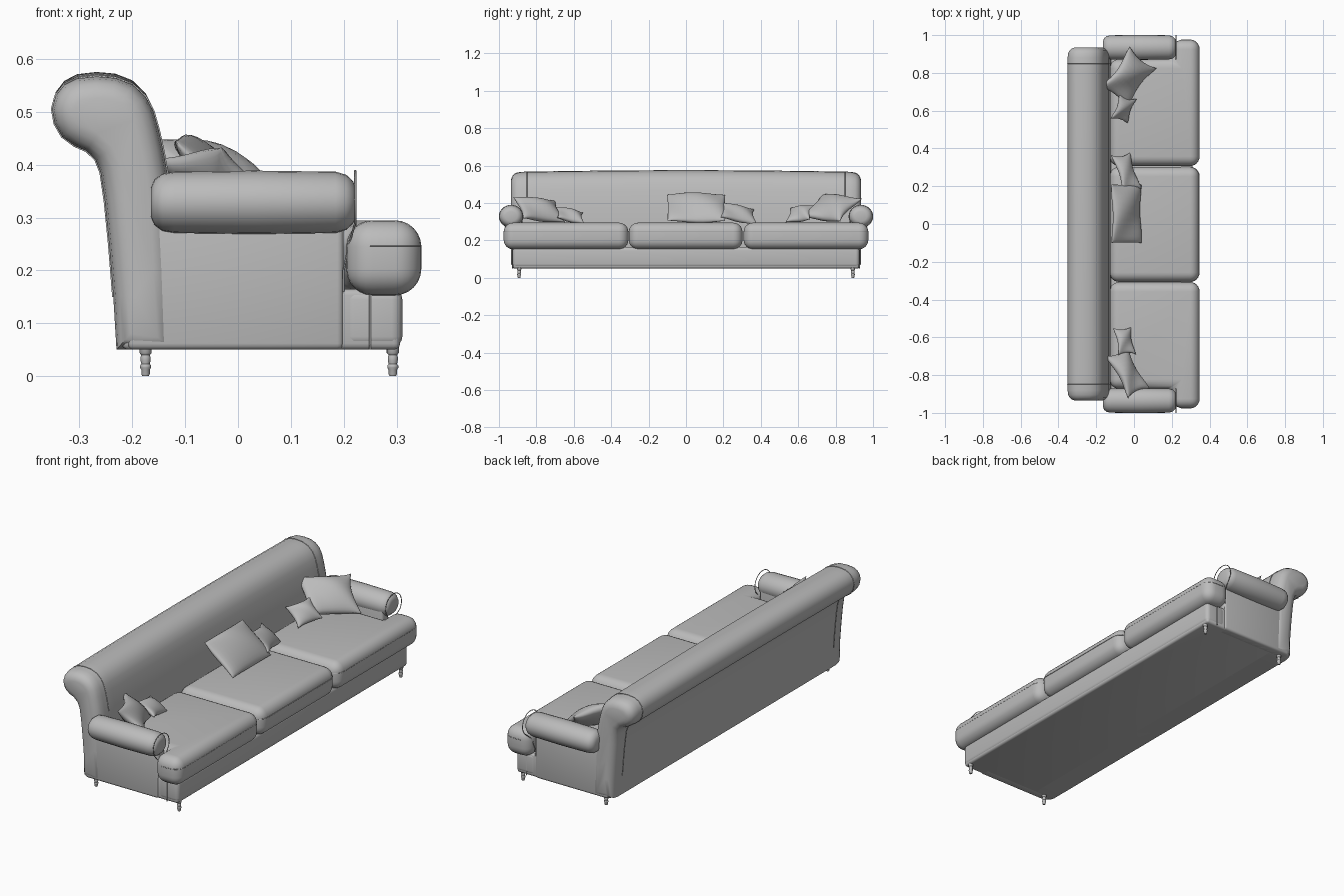
import bpy, bmesh, math
from mathutils import Matrix, Vector

if "Cube" in bpy.data.objects:
    bpy.data.objects.remove(bpy.data.objects["Cube"])

fabric = bpy.data.materials.new("grey fabric")
fabric.diffuse_color = (0.5, 0.5, 0.5, 1)
fabric.use_nodes = True
fabric.node_tree.nodes["Principled BSDF"].inputs["Base Color"].default_value = fabric.diffuse_color


def finish(name, bm, angle=50):
    bmesh.ops.recalc_face_normals(bm, faces=bm.faces[:])
    me = bpy.data.meshes.new(name)
    bm.to_mesh(me)
    bm.free()
    me.materials.append(fabric)
    ob = bpy.data.objects.new(name, me)
    bpy.context.collection.objects.link(ob)
    bpy.ops.object.select_all(action='DESELECT')
    ob.select_set(True)
    bpy.context.view_layer.objects.active = ob
    bpy.ops.object.shade_smooth_by_angle(angle=math.radians(angle))
    return ob


def inset(pts, d):
    """Move a closed 2D outline inwards by d."""
    n = len(pts)
    area = sum(pts[i][0] * pts[(i + 1) % n][1] - pts[(i + 1) % n][0] * pts[i][1] for i in range(n))
    s = 1 if area > 0 else -1
    out = []
    for i, p in enumerate(pts):
        a, b = Vector(pts[i - 1]), Vector(pts[(i + 1) % n])
        t = (b - a).normalized()
        out.append((p[0] - t.y * d * s, p[1] + t.x * d * s))
    return out


def loft(name, outline, stations, place):
    """Sweep an outline through (position, inset) stations, capped at both ends."""
    bm = bmesh.new()
    rings = [[bm.verts.new(place(p, q)) for q in inset(outline, d)] for p, d in stations]
    n = len(outline)
    for r0, r1 in zip(rings, rings[1:]):
        for i in range(n):
            bm.faces.new((r0[i], r0[(i + 1) % n], r1[(i + 1) % n], r1[i]))
    bm.faces.new(rings[0])
    bm.faces.new(rings[-1])
    return finish(name, bm)


def soft_prism(name, outline, z0, z1, radius, segments=6):
    """Extruded plan outline with every edge rounded."""
    bm = bmesh.new()
    face = bm.faces.new([bm.verts.new((x, y, z0)) for x, y in outline])
    ext = bmesh.ops.extrude_face_region(bm, geom=[face])
    bmesh.ops.translate(bm, vec=(0, 0, z1 - z0),
                        verts=[v for v in ext['geom'] if isinstance(v, bmesh.types.BMVert)])
    bmesh.ops.recalc_face_normals(bm, faces=bm.faces[:])
    bmesh.ops.bevel(bm, geom=bm.edges[:], offset=radius, segments=segments,
                    profile=0.5, affect='EDGES', clamp_overlap=True)
    return finish(name, bm)


def piping(name, pts, r=0.002):
    cu = bpy.data.curves.new(name, 'CURVE')
    cu.dimensions = '3D'
    cu.bevel_depth = r
    cu.bevel_resolution = 1
    sp = cu.splines.new('POLY')
    sp.points.add(len(pts) - 1)
    for p, q in zip(sp.points, pts):
        p.co = (*q, 1)
    cu.materials.append(fabric)
    ob = bpy.data.objects.new(name, cu)
    bpy.context.collection.objects.link(ob)


# Scrolled back, slightly crowned in the middle
back = [(-.23, .05), (-.236, .15), (-.244, .25), (-.252, .33), (-.26, .385), (-.27, .41),
        (-.287, .426), (-.31, .436), (-.333, .453), (-.347, .477), (-.352, .505),
        (-.345, .53), (-.329, .55), (-.305, .562), (-.268, .566), (-.232, .563),
        (-.2, .551), (-.175, .528), (-.16, .5), (-.15, .465), (-.141, .425),
        (-.133, .38), (-.125, .3), (-.12, .2), (-.12, .05)]


def back_place(y, q):
    lift = 0.01 * (1 - (y / .935) ** 2) * max(0, (q[1] - .4) / .17)
    return (q[0], y, q[1] + lift)


end = [(.935, .04), (.93, .025), (.92, .012), (.905, .004), (.88, 0)]
loft("back", back, [(-y, d) for y, d in end] + [(i * .2, 0) for i in range(-4, 5)]
     + end[::-1], back_place)
for s in (-1, 1):
    piping("back_piping", [back_place(s * .85, q) for q in inset(back[:-2], -.0005)[1:-1]])

# Base frame with a rounded front rail
soft_prism("base", [(-.22, -.925), (.307, -.925), (.307, .925), (-.22, .925)], .05, .165, .012, 3)
soft_prism("front_rail", [(.2, -.927), (.311, -.927), (.311, .927), (.2, .927)], .055, .165, .02, 4)

for s in (-1, 1):
    # Side panel under the arm
    soft_prism("side_panel", [(-.21, s * .875), (.2, s * .875), (.2, s * .93), (-.21, s * .93)],
               .05, .33, .012, 3)
    # Padded arm roll
    ring = [(.935 + .064 * math.cos(a), .329 + .058 * math.sin(a))
            for a in (math.tau * i / 24 for i in range(24))]
    loft("arm", ring, [(-.165, .032), (-.158, .015), (-.143, .004), (-.12, 0), (.03, -.002),
                       (.185, 0), (.205, .006), (.218, .018), (.222, .032)],
         lambda x, q: (x, s * q[0], q[1]))
    # Piping around the arm front and down the rail
    arc = [(.222, s * (.935 - .064 * math.cos(a)), .329 + .06 * math.sin(a))
           for a in (math.radians(t) for t in range(-50, 221, 15))]
    piping("arm_piping", arc + [(.21, s * .94, .25), (.2, s * .93, .2), (.2, s * .927, .16)])
    piping("rail_piping", [(.25, s * .928, .05), (.25, s * .928, .16)])

# Seat cushions: a plain middle one and two that wrap round the arms
soft_prism("middle_cushion", [(-.13, -.306), (.345, -.306), (.345, .302), (-.13, .302)],
           .153, .295, .05)
for s in (-1, 1):
    soft_prism("side_cushion", [(-.13, s * .308), (.347, s * .308), (.347, s * .975),
                                (.205, s * .975), (.205, s * .872), (-.13, s * .872)],
               .153, .295, .05)


def cushion_piping(y0, y1):
    right = [(.346 - .05 * (1 - math.cos(a)), y1 - .05 * (1 - math.sin(a)))
             for a in (math.radians(t) for t in range(0, 91, 15))] + [(.25, y1)]
    left = [(x, y0 + y1 - y) for x, y in right][::-1]
    piping("cushion_piping", [(x, y, .247) for x, y in left + right], .0015)


cushion_piping(-.306, .302)
cushion_piping(.308, .975)
cushion_piping(-.975, -.308)


# Turned legs
def leg(x, y):
    prof = [(.006, 0), (.008, .004), (.008, .012), (.0105, .016), (.0105, .02), (.008, .023),
            (.0095, .03), (.0095, .036), (.008, .04), (.0115, .044), (.0115, .056)]
    bm = bmesh.new()
    rings = [[bm.verts.new((x + r * math.cos(math.tau * i / 16), y + r * math.sin(math.tau * i / 16), z))
              for i in range(16)] for r, z in prof]
    for a, b in zip(rings, rings[1:]):
        for i in range(16):
            bm.faces.new((a[i], a[(i + 1) % 16], b[(i + 1) % 16], b[i]))
    bm.faces.new(rings[0])
    bm.faces.new(rings[-1])
    finish("leg", bm)


for x in (-.175, .293):
    for y in (-.892, .892):
        leg(x, y)


# Loose pillows: puffed squares with pinched corners
def pillow(name, centre, width, height, thick, lean, yaw, roll, pinch=.16):
    m = (Matrix.Translation(centre) @ Matrix.Rotation(math.radians(yaw), 4, 'Z')
         @ Matrix.Rotation(math.radians(-lean), 4, 'Y') @ Matrix.Rotation(math.radians(roll), 4, 'X'))
    bm = bmesh.new()
    n = 14
    for side in (-1, 1):
        g = []
        for i in range(n + 1):
            row = []
            for j in range(n + 1):
                u, v = (math.sin(math.pi / 2 * (2 * k / n - 1)) for k in (i, j))
                puff = ((1 - u * u) * (1 - v * v)) ** .45
                sag = .12 * thick * math.sin(3 * u + 2 * v)
                p = Vector((side * thick / 2 * puff + sag,
                            width / 2 * u * (1 - pinch * (1 - v * v)),
                            height / 2 * v * (1 - pinch * (1 - u * u))))
                row.append(bm.verts.new(m @ p))
            g.append(row)
        for i in range(n):
            for j in range(n):
                bm.faces.new((g[i][j], g[i + 1][j], g[i + 1][j + 1], g[i][j + 1]))
    bmesh.ops.remove_doubles(bm, verts=bm.verts[:], dist=.0005)
    finish(name, bm, 80)


pillow("large_right_pillow", (-.03, .775, .375), .27, .22, .075, 52, -30, -8)
pillow("small_right_pillow", (-.055, .61, .343), .14, .12, .05, 45, -28, 10)
pillow("middle_pillow", (-.04, .055, .375), .31, .21, .065, 45, 0, 0, .02)
pillow("small_middle_pillow", (-.04, .275, .345), .21, .13, .05, 45, 28, -15)
pillow("large_left_pillow", (-.035, -.785, .365), .26, .17, .07, 42, 32, -6)
pillow("small_left_pillow", (-.05, -.62, .335), .15, .11, .045, 52, 24, -18)
